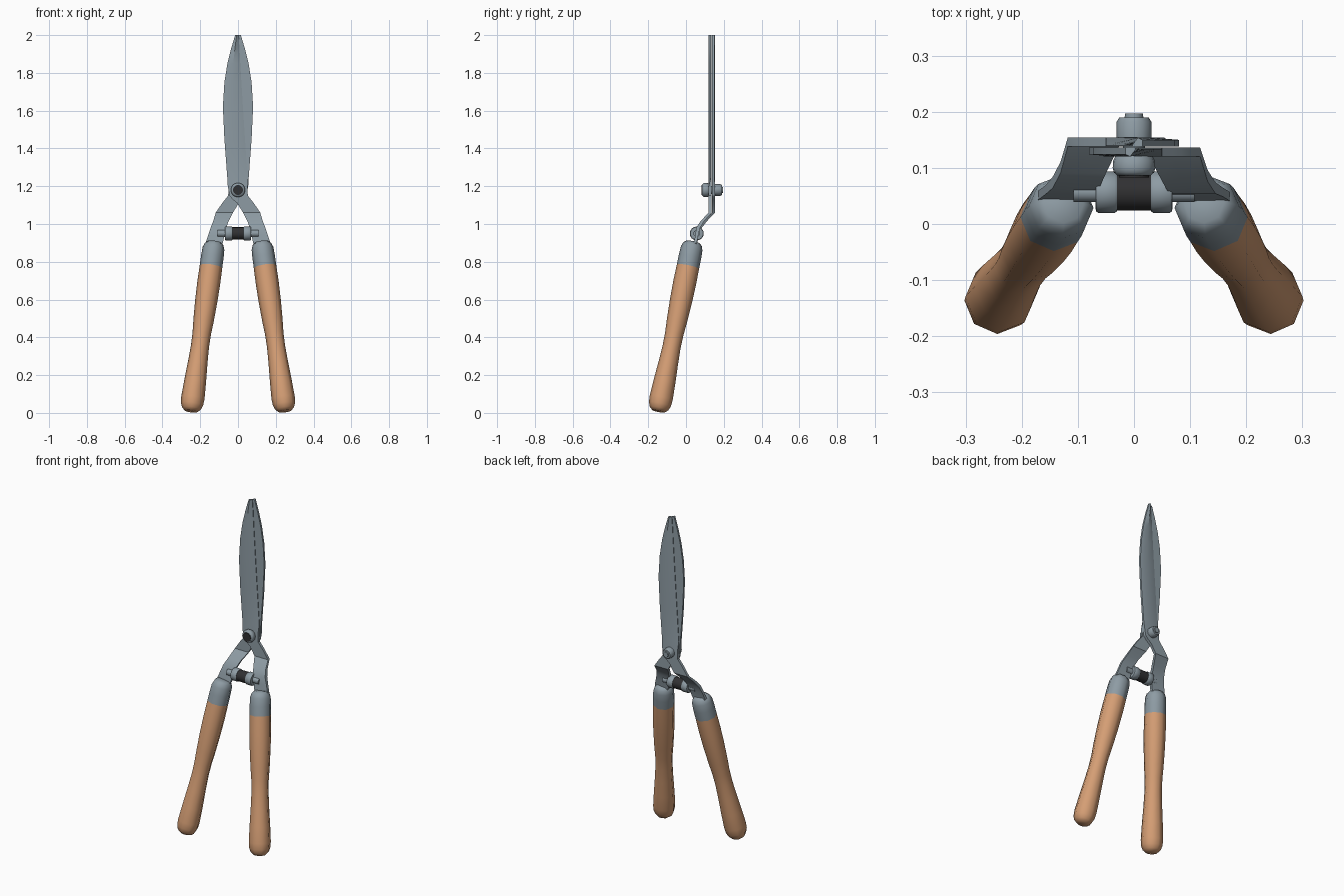
import bpy, bmesh, math
from mathutils import Vector

if "Cube" in bpy.data.objects:
    bpy.data.objects.remove(bpy.data.objects["Cube"])


def material(name, rgb):
    m = bpy.data.materials.new(name)
    m.diffuse_color = (*rgb, 1)
    m.use_nodes = True
    m.node_tree.nodes["Principled BSDF"].inputs["Base Color"].default_value = m.diffuse_color
    return m


STEEL = material("steel grey", (0.27, 0.33, 0.37))
WOOD = material("warm wood", (0.66, 0.34, 0.175))
BLACK = material("black rubber", (0.03, 0.03, 0.032))


def finish(name, bm, mat, angle):
    bmesh.ops.recalc_face_normals(bm, faces=bm.faces)
    me = bpy.data.meshes.new(name)
    bm.to_mesh(me)
    bm.free()
    me.materials.append(mat)
    me.shade_smooth()
    me.set_sharp_from_angle(angle=math.radians(angle))
    ob = bpy.data.objects.new(name, me)
    bpy.context.collection.objects.link(ob)
    return ob


def skin(bm, rings):
    """Join closed rings of points into a capped tube."""
    loops = [[bm.verts.new(p) for p in ring] for ring in rings]
    n = len(loops[0])
    for a, b in zip(loops, loops[1:]):
        for i in range(n):
            j = (i + 1) % n
            bm.faces.new((a[i], a[j], b[j], b[i]))
    bm.faces.new(loops[0])
    bm.faces.new(loops[-1])


def lathe(name, origin, direction, profile, mat, sides=16, angle=50):
    """Turn (distance, radius) points about an axis."""
    o, d = Vector(origin), Vector(direction).normalized()
    ref = Vector((0, 0, 1)) if abs(d.x) > 0.9 else Vector((1, 0, 0))
    u = (ref - d * ref.dot(d)).normalized()
    v = d.cross(u)
    rings = []
    for s, r in profile:
        rings.append([o + d * s + (u * math.cos(t) + v * math.sin(t)) * r
                      for t in (math.tau * i / sides for i in range(sides))])
    bm = bmesh.new()
    skin(bm, rings)
    return finish(name, bm, mat, angle)


# Blade and shank outline: z, spine x, cutting edge x, bend towards handle
ROWS = [(2.0, -.015, .003, 0), (1.93, -.036, .008, 0), (1.85, -.056, .012, 0),
        (1.75, -.072, .018, 0), (1.62, -.080, .026, 0), (1.45, -.072, .037, 0),
        (1.25, -.057, .050, 0), (1.20, -.054, .050, 0), (1.15, -.045, .052, 0),
        (1.13, -.028, .068, 0), (1.11, -.004, .084, 0), (1.06, .027, .118, 0),
        (1.015, .050, .131, .5), (.98, .062, .145, .78), (.94, .072, .158, .9),
        (.90, .080, .171, 1), (.875, .095, .155, 1.05)]


def blade(name, side):
    contact = 0.137
    rings = []
    for z, xs, xe, bend in ROWS:
        outward = -side
        y = contact + (0.05 - outward * 0.008 - contact) * bend
        sharp = z > 1.22
        ts, tm, te = (.013, .017, .004) if sharp else (.017, .017, .017)
        if 0 < bend < 0.8:
            ts = tm = te = .021
        xm = xs + (xe - xs) * 0.45
        pts = [(xs, 0.001), (xm, 0.001), (xe, 0.001), (xe, te), (xm, tm), (xs, ts)]
        rings.append([(side * x, y + outward * t, z) for x, t in pts])
    bm = bmesh.new()
    skin(bm, rings)
    finish(name, bm, STEEL, 30)


blade("front_blade", 1)
blade("back_blade", -1)

for label, s in (("left", -1), ("right", 1)):
    # Ferrule and turned wooden grip
    top, axis = (s * .125, .037, .905), (s * .134, -.198, -.971)
    lathe(label + "_ferrule", top, axis,
          [(0, .036), (.012, .050), (.035, .058), (.08, .060), (.134, .060)], STEEL, 8)
    lathe(label + "_grip", top, axis,
          [(.134, .060), (.22, .061), (.32, .059), (.43, .054), (.50, .049), (.57, .048),
           (.66, .052), (.76, .058), (.85, .062), (.885, .059), (.908, .050), (.923, .034)],
          WOOD, 8)
    # Bumper stem and cup
    lathe(label + "_bumper_cup", (0, .057, .95), (s, 0, 0),
          [(.03, .034), (.034, .037), (.064, .037), (.068, .034), (.069, .018), (.108, .018)], STEEL)

# Rubber bumper
lathe("bumper_pad", (0, .057, .95), (1, 0, 0), [(-.033, .033), (.033, .033)], BLACK)

# Pivot bolt: front head with dark socket, back nut with bolt end
lathe("pivot_head", (0, 0, 1.18), (0, 1, 0),
      [(.086, .029), (.092, .036), (.100, .038), (.113, .037), (.121, .033)], STEEL)
lathe("pivot_socket", (0, 0, 1.18), (0, 1, 0), [(.083, .027), (.088, .027)], BLACK, 12)
lathe("pivot_nut", (0, 0, 1.18), (0, 1, 0),
      [(.120, .02), (.153, .02), (.154, .031), (.182, .031), (.190, .026)], STEEL, 12)
lathe("pivot_bolt_end", (0, 0, 1.18), (0, 1, 0), [(.185, .017), (.197, .016)], STEEL, 12)
